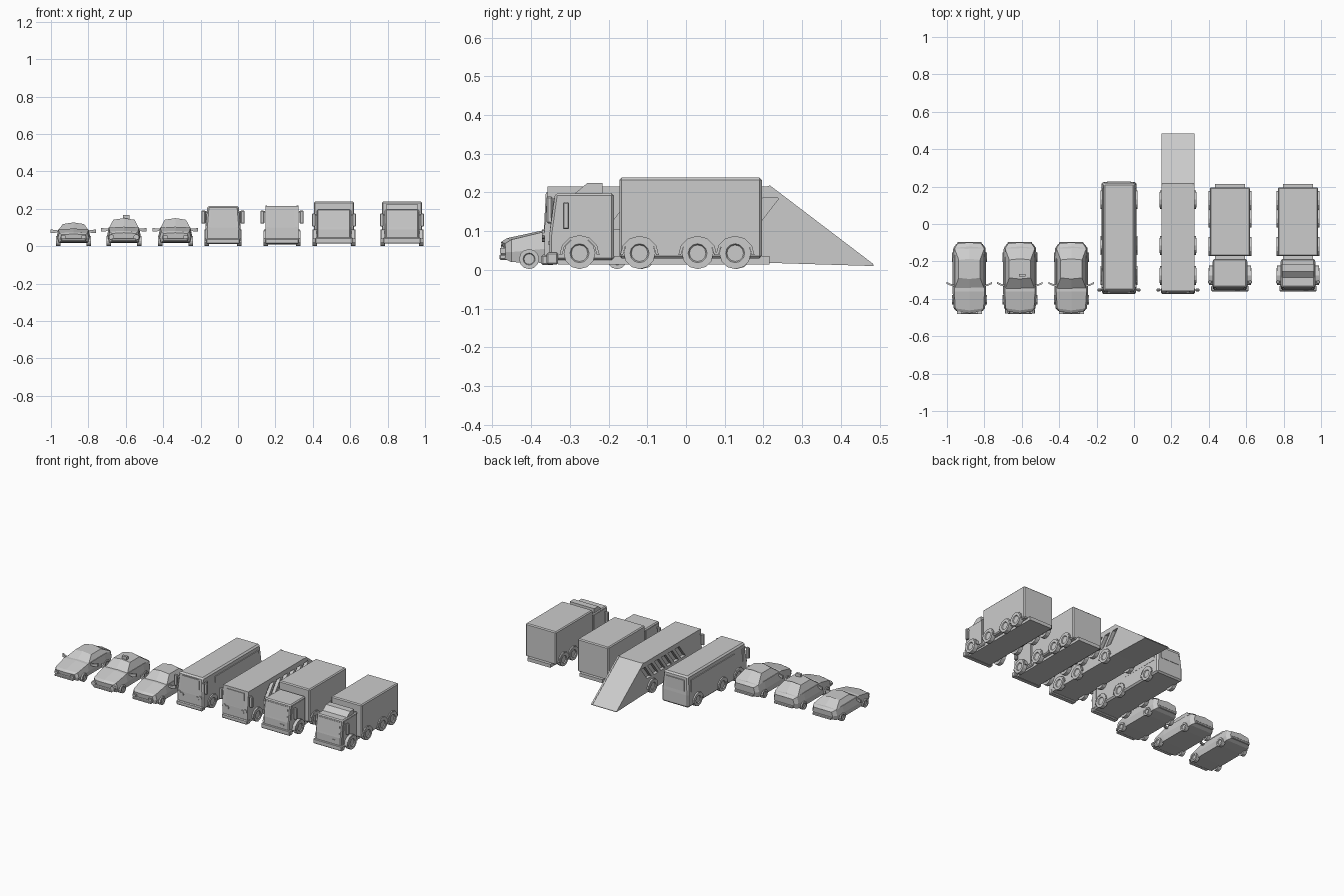
import bpy, bmesh, math
from mathutils import Matrix, Vector

if "Cube" in bpy.data.objects:
    bpy.data.objects.remove(bpy.data.objects["Cube"])


def finish(name, bm, bevel=0.0):
    bmesh.ops.recalc_face_normals(bm, faces=bm.faces[:])
    me = bpy.data.meshes.new(name)
    bm.to_mesh(me)
    bm.free()
    ob = bpy.data.objects.new(name, me)
    bpy.context.collection.objects.link(ob)
    if bevel:
        m = ob.modifiers.new("bevel", 'BEVEL')
        m.width, m.segments, m.limit_method = bevel, 1, 'ANGLE'
    return ob


def loft(name, rings, bevel=0.0):
    bm = bmesh.new()
    vs = [[bm.verts.new(p) for p in r] for r in rings]
    n = len(rings[0])
    for a, b in zip(vs, vs[1:]):
        for i in range(n):
            bm.faces.new((a[i], a[(i + 1) % n], b[(i + 1) % n], b[i]))
    bm.faces.new(vs[0])
    bm.faces.new(vs[-1])
    return finish(name, bm, bevel)


def box(name, x0, x1, y0, y1, z0, z1, bevel=0.0):
    return loft(name, [[(x0, y0, z), (x1, y0, z), (x1, y1, z), (x0, y1, z)] for z in (z0, z1)], bevel)


def prism(name, cx, half, profile, bevel=0.0, taper=0.0):
    # side profile (y, z) extruded across x, narrowing toward the roof
    def side(s):
        return [(cx + s * (half - taper * max(0, z - 0.12)), y, z) for y, z in profile]
    return loft(name, [side(-1), side(1)], bevel)


def disc(name, loc, r, depth, axis, sides=10, hub=False):
    bm = bmesh.new()
    bmesh.ops.create_cone(bm, cap_ends=True, segments=sides, radius1=r, radius2=r, depth=depth)
    if hub:
        caps = [f for f in bm.faces if len(f.verts) == sides]
        bmesh.ops.inset_individual(bm, faces=caps, thickness=r * 0.4, depth=0)
        bmesh.ops.inset_individual(bm, faces=caps, thickness=r * 0.08, depth=-depth * 0.2)
    rot = Matrix.Rotation(math.pi / 2, 4, 'Y' if axis == 'X' else 'X')
    bmesh.ops.transform(bm, matrix=Matrix.Translation(loc) @ rot, verts=bm.verts[:])
    return finish(name, bm)


def wheels(cx, off, axles, r, width):
    for y in axles:
        for s in (-1, 1):
            disc("wheel", (cx + s * off, y, r + 0.002), r, width, 'X', 12, True)


def arches(cx, off, axles, r, width):
    # faceted half rings over each wheel
    for y in axles:
        for s in (-1, 1):
            pts = [(rr * math.cos(a), rr * math.sin(a)) for rr, angs in
                   ((r + 0.009, range(0, 7)), (r + 0.002, range(6, -1, -1)))
                   for a in [math.pi * k / 6 for k in angs]]
            prism("wheel_arch", cx + s * off, width / 2, [(y + a, 0.038 + b) for a, b in pts])


def cut(ob, cutter):
    cutter.hide_render = True
    cutter.hide_set(True)
    cutter.display_type = 'WIRE'
    m = ob.modifiers.new("cut", 'BOOLEAN')
    m.operation, m.object, m.solver = 'DIFFERENCE', cutter, 'EXACT'


def apply_cuts(ob, cutters):
    bpy.context.view_layer.update()
    dg = bpy.context.evaluated_depsgraph_get()
    me = bpy.data.meshes.new_from_object(ob.evaluated_get(dg))
    ob.modifiers.clear()
    ob.data = me
    for c in cutters:
        bpy.data.objects.remove(c)


# ---- cars ----
def car(cx, k, roof):
    # body stations: y, half width, bottom, top
    st = [(-0.478, 0.07, 0.028, 0.068), (-0.462, 0.084, 0.02, 0.078), (-0.36, 0.09, 0.018, 0.1),
          (-0.19, 0.09, 0.018, 0.1), (-0.12, 0.086, 0.022, 0.096), (-0.098, 0.07, 0.032, 0.085)]
    rings = []
    for y, w, b, t in st:
        t *= k
        half = [(w * 0.92, b), (w, b + (t - b) * 0.45), (w * 0.9, t)]
        top = [(0, t + 0.004)]
        # bowed nose and tail
        bow = 0.012 if y < -0.44 else (-0.008 if y > -0.13 else 0)
        rings.append([(cx + x, y + bow * abs(x) / w, z) for x, z in
                      half + top + [(-x, z) for x, z in half[::-1]]])
    loft("car_body", rings)
    zb = 0.096 * k

    def cab(y0, y1, w, z, crown):
        return [(cx - w, y0, z), (cx, y0 - 0.006, z + crown), (cx + w, y0, z),
                (cx + w, y1, z), (cx, y1 + 0.006, z + crown), (cx - w, y1, z)]
    loft("car_cabin", [cab(-0.348, -0.13, 0.08, zb, 0), cab(-0.288, -0.192, 0.057, roof - 0.009, 0.009)])
    wheels(cx, 0.082, (-0.405, -0.178), 0.026, 0.024)
    for s in (-1, 1):
        # mirror on an angled arm
        loft("car_mirror", [[(cx + s * x, y, z), (cx + s * x, y + 0.01, z), (cx + s * x, y + 0.01, z + h),
                             (cx + s * x, y, z + h)] for x, y, z, h in
                            ((0.08, -0.335, 0.085 * k, 0.008), (0.1, -0.33, 0.078 * k, 0.016),
                             (0.122, -0.32, 0.078 * k, 0.02))])
    box("front_bumper", cx - 0.065, cx + 0.065, -0.482, -0.46, 0.026, 0.04, 0.003)
    box("rear_bumper", cx - 0.065, cx + 0.065, -0.12, -0.096, 0.03, 0.045, 0.003)


for cx, k, roof in ((-0.88, 0.9, 0.127), (-0.61, 1, 0.15), (-0.335, 1, 0.15)):
    car(cx, k, roof)
    for s in (-1, 1):
        if cx == -0.61:
            disc("round_headlight", (cx + s * 0.066, -0.468, 0.048), 0.015, 0.02, 'Y')
        else:
            box("headlight", cx + s * 0.055 - 0.012, cx + s * 0.055 + 0.012, -0.48, -0.46, 0.042, 0.056)
box("roof_sign", -0.614, -0.58, -0.282, -0.266, 0.146, 0.166)


# ---- buses ----
def bus_front(cx):
    prism("windscreen", cx, 0.068, [(-0.367, 0.105), (-0.362, 0.2), (-0.352, 0.2), (-0.357, 0.105)], 0, 0.1)
    box("bumper", cx - 0.09, cx + 0.09, -0.374, -0.34, 0.012, 0.04, 0.005)
    for s in (-1, 1):
        for dx, z in ((0.074, 0.092), (0.054, 0.084)):
            disc("headlight", (cx + s * dx, -0.366, z), 0.012, 0.012, 'Y')
        box("mirror", cx + s * 0.105 - 0.011, cx + s * 0.105 + 0.011, -0.36, -0.345, 0.12, 0.19, 0.004)
        box("mirror_arm", cx + s * 0.09 - 0.015, cx + s * 0.09 + 0.015, -0.356, -0.35, 0.18, 0.187)


axles_bus = (-0.275, -0.115, 0.13)
front = [(-0.366, 0.02), (-0.366, 0.1), (-0.357, 0.215)]
bx = -0.08
prism("bus_body", bx, 0.093, front + [(0.218, 0.215), (0.225, 0.1), (0.225, 0.02)], 0.009, 0.1)
bus_front(bx)
box("rear_window", bx - 0.065, bx + 0.065, 0.21, 0.226, 0.12, 0.19)
for s in (-1, 1):
    prism("side_windows", bx + s * 0.083, 0.008, [(-0.24, 0.11), (-0.24, 0.185), (0.19, 0.185), (0.19, 0.11)], 0, s * 0)
    prism("bus_door", bx + s * 0.085, 0.0085, [(-0.345, 0.03), (-0.34, 0.185), (-0.32, 0.185), (-0.32, 0.03)])
wheels(bx, 0.087, axles_bus, 0.041, 0.024)
arches(bx, 0.093, axles_bus, 0.041, 0.014)

# bus carrying a ramp at the rear, with slanted openings along its sides
rx = 0.235
ramp = prism("ramp_bus_body", rx, 0.088, front + [(0.217, 0.215), (0.484, 0.013), (0.484, 0.01), (0.22, 0.018)])
cutters = []
for i in range(6):
    y = 0.135 - 0.068 * i
    for s in (-1, 1):
        c = prism("slit_cutter", rx + s * 0.088, 0.02,
                  [(y, 0.105), (y + 0.062, 0.185), (y + 0.105, 0.185), (y + 0.043, 0.105)])
        cut(ramp, c)
        cutters.append(c)
apply_cuts(ramp, cutters)
bus_front(rx)
wheels(rx, 0.087, axles_bus, 0.041, 0.024)
arches(rx, 0.09, axles_bus, 0.041, 0.014)
for s in (-1, 1):
    # kerb along each edge of the ramp
    prism("ramp_kerb", rx + s * 0.084, 0.005, [(0.2, 0.213), (0.217, 0.218), (0.484, 0.015), (0.47, 0.013)])


# ---- trucks ----
def truck(cx, deflector):
    box("cargo_box", cx - 0.107, cx + 0.107, -0.172, 0.196, 0.03, 0.238, 0.006)
    box("chassis", cx - 0.08, cx + 0.08, -0.33, 0.215, 0.014, 0.036)
    prism("cab", cx, 0.09, [(-0.353, 0.025), (-0.353, 0.09), (-0.338, 0.198), (-0.186, 0.198), (-0.186, 0.025)], 0.006)
    prism("windscreen", cx, 0.075, [(-0.352, 0.1), (-0.342, 0.185), (-0.33, 0.185), (-0.34, 0.1)])
    box("bumper", cx - 0.1, cx + 0.1, -0.36, -0.33, 0.014, 0.045, 0.004)
    box("number_plate", cx + 0.028, cx + 0.055, -0.356, -0.345, 0.066, 0.073)
    for s in (-1, 1):
        prism("cab_door", cx + s * 0.088, 0.005, [(-0.335, 0.04), (-0.335, 0.1), (-0.323, 0.19), (-0.2, 0.19), (-0.2, 0.04)])
        box("mirror", cx + s * 0.108 - 0.009, cx + s * 0.108 + 0.009, -0.318, -0.302, 0.105, 0.175, 0.003)
        box("mirror_arm", cx + s * 0.1 - 0.015, cx + s * 0.1 + 0.015, -0.313, -0.307, 0.165, 0.171)
    if deflector:
        prism("wind_deflector", cx, 0.085, [(-0.29, 0.195), (-0.255, 0.224), (-0.215, 0.224), (-0.215, 0.195)])
    axles = (-0.275, -0.12, 0.03, 0.127)
    wheels(cx, 0.103, axles, 0.041, 0.026)
    arches(cx, 0.106, axles[1:], 0.041, 0.016)
    arches(cx, 0.1, axles[:1], 0.043, 0.026)


truck(0.513, False)
truck(0.877, True)
